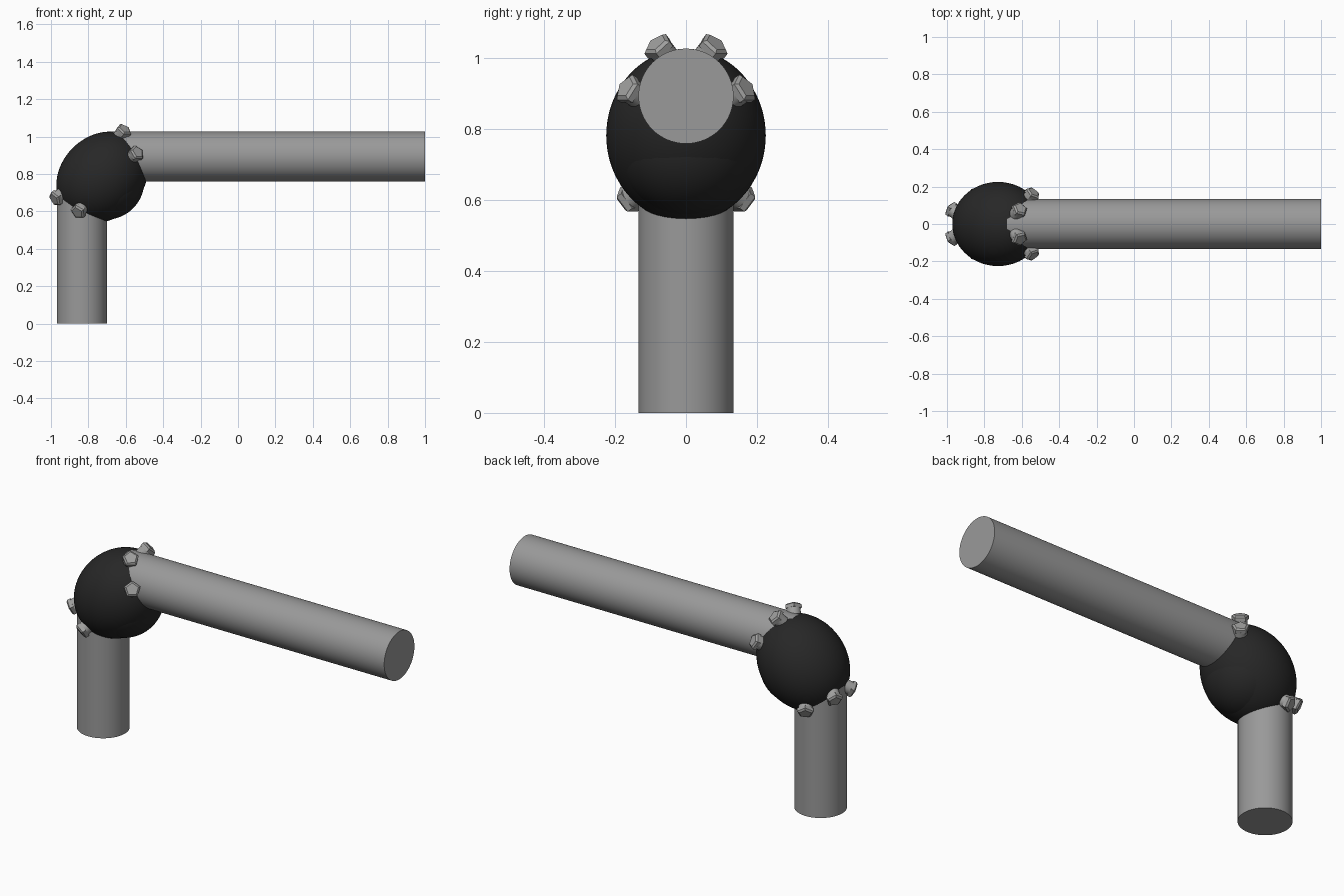
import bpy, bmesh, math
from mathutils import Vector, Matrix

if "Cube" in bpy.data.objects:
    bpy.data.objects.remove(bpy.data.objects["Cube"])


def material(name, c):
    m = bpy.data.materials.new(name)
    m.diffuse_color = (*c, 1)
    m.use_nodes = True
    m.node_tree.nodes["Principled BSDF"].inputs["Base Color"].default_value = m.diffuse_color
    return m


GREY = material("pipe grey", (0.32, 0.32, 0.32))
STEEL = material("bolt grey", (0.35, 0.35, 0.345))
BLACK = material("rubber black", (0.02, 0.02, 0.02))


def finish(name, bm, mat, angle=35):
    me = bpy.data.meshes.new(name)
    bm.to_mesh(me)
    bm.free()
    ob = bpy.data.objects.new(name, me)
    bpy.context.collection.objects.link(ob)
    me.materials.append(mat)
    bpy.ops.object.select_all(action='DESELECT')
    ob.select_set(True)
    bpy.context.view_layer.objects.active = ob
    bpy.ops.object.shade_smooth_by_angle(angle=math.radians(angle))
    return ob


def cone(bm, a, b, r1, r2, n):
    # closed cylinder or cone between two points
    a, b = Vector(a), Vector(b)
    d = b - a
    rot = d.to_track_quat('Z', 'Y').to_matrix().to_4x4()
    bmesh.ops.create_cone(bm, cap_ends=True, segments=n, radius1=r1, radius2=r2,
                          depth=d.length, matrix=Matrix.Translation((a + b) / 2) @ rot)


# pipes
R = 0.134
for name, a, b in (("vertical_pipe", (-0.835, 0, 0), (-0.835, 0, 0.738)),
                   ("horizontal_pipe", (-0.68, 0, 0.893), (1, 0, 0.893))):
    bm = bmesh.new()
    cone(bm, a, b, R, R, 64)
    finish(name, bm, GREY)


# elbow: ellipsoid stretched along the bend diagonal, plus an inner ball
def ball(name, center, radii):
    bm = bmesh.new()
    bmesh.ops.create_uvsphere(bm, u_segments=64, v_segments=32, radius=1)
    m = (Matrix.Translation(center) @ Matrix.Rotation(math.radians(-45), 4, 'Y')
         @ Matrix.Diagonal((*radii, 1)))
    bmesh.ops.transform(bm, matrix=m, verts=bm.verts)
    finish(name, bm, BLACK, 60)


ball("elbow_joint", (-0.727, 0, 0.782), (0.265, 0.225, 0.222))
ball("inner_elbow_ball", (-0.706, 0, 0.761), (0.205, 0.205, 0.205))


# bolts: round stem and chamfered five-sided head, around each elbow mouth
def bolt(name, tip, d):
    tip, d = Vector(tip), Vector(d).normalized()
    bm = bmesh.new()
    cone(bm, tip - d * 0.12, tip - d * 0.02, 0.036, 0.036, 24)
    cone(bm, tip - d * 0.026, tip - d * 0.008, 0.044, 0.044, 5)
    cone(bm, tip - d * 0.008, tip, 0.044, 0.033, 5)
    finish(name, bm, STEEL, 20)


SPOTS = [((-0.605, 0.085, 1.043), (0.12, 0.14, 0.19)),
         ((-0.535, 0.172, 0.918), (0.13, 0.17, 0.11))]
for i, (p, d) in enumerate(SPOTS):
    for s in (-1, 1):
        side = "front" if s < 0 else "back"
        bolt(f"upper_bolt_{side}_{i}", (p[0], s * p[1], p[2]), (d[0], s * d[1], d[2]))
        # mirrored across the bend diagonal
        bolt(f"lower_bolt_{side}_{i}", (0.058 - p[2], s * p[1], 0.058 - p[0]),
             (-d[2], s * d[1], -d[0]))
